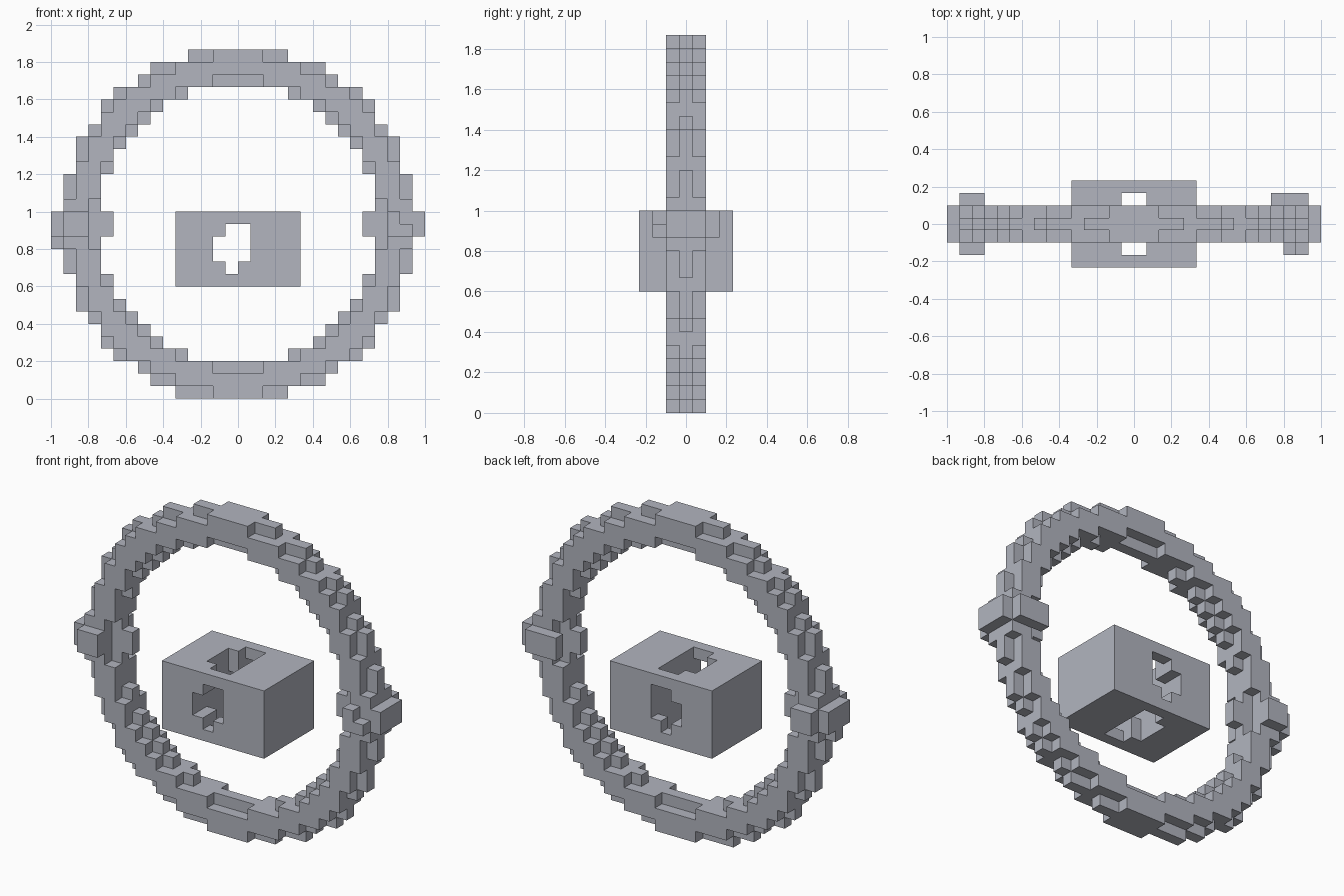
import bpy, bmesh, math
from mathutils import Vector

cube = bpy.data.objects.get("Cube")
if cube:
    bpy.data.objects.remove(cube, do_unlink=True)

U = 1 / 15  # size of one cubic cell

metal = bpy.data.materials.new("cool_grey")
GREY = (0.445, 0.46, 0.52, 1)
metal.use_nodes = True
metal.diffuse_color = GREY
shader = next(n for n in metal.node_tree.nodes if n.type == 'BSDF_PRINCIPLED')
shader.inputs["Base Color"].default_value = GREY
shader.inputs["Roughness"].default_value = 0.7


def box(x0, x1, y0, y1, z0, z1):
    """Cells in a block; limits are cell indices, upper ones excluded."""
    return {(x, y, z) for x in range(x0, x1)
            for y in range(y0, y1) for z in range(z0, z1)}


def build(name, cells):
    """Make the outer skin of a set of cells, with flat areas merged."""
    bm = bmesh.new()
    corners = {}

    def corner(p):
        key = tuple(round(c * 2) for c in p)
        if key not in corners:
            corners[key] = bm.verts.new(p * U)
        return corners[key]

    for cell in sorted(cells):
        centre = Vector(cell) + Vector((0.5, 0, 0.5))
        for axis in range(3):
            for side in (-1, 1):
                step = [0, 0, 0]
                step[axis] = side
                if tuple(c + s for c, s in zip(cell, step)) in cells:
                    continue
                n = Vector(step) / 2
                a = Vector((0, 0, 0))
                a[(axis + 1) % 3] = 0.5
                b = n.cross(a) * 2
                bm.faces.new([corner(centre + n + d)
                              for d in (a + b, b - a, -a - b, a - b)])
    for f in bm.faces:
        f.normal_update()
        f.smooth = False
    # Keep winding outward
    for f in bm.faces:
        c = f.calc_center_median() / U - f.normal * 0.5
        inside = (math.floor(c.x), round(c.y), math.floor(c.z))
        if inside not in cells:
            f.normal_flip()
    mesh = bpy.data.meshes.new(name)
    bm.to_mesh(mesh)
    bm.free()
    mesh.materials.append(metal)
    obj = bpy.data.objects.new(name, mesh)
    bpy.context.collection.objects.link(obj)
    return obj


# Stepped ring: wide middle layer between two narrower layers
ring = set()
for x, y, z in box(-15, 15, -1, 2, 0, 28):
    r = math.hypot(x + 0.5, z - 13.5)
    inner, outer = (11.2, 14.2) if y == 0 else (11.65, 13.65)
    if inner < r < outer:
        ring.add((x, y, z))
ring.add((-5, 0, 0))

# Pivot bosses on both sides of the ring
ring |= box(-15, -12, -1, 2, 13, 15) | box(-14, -12, -2, 3, 13, 15)
ring |= box(12, 15, -1, 2, 13, 15) | box(12, 14, -2, 3, 13, 15)
ring |= box(11, 12, 2, 3, 13, 15)
ring |= box(-11, -10, 0, 1, 13, 15) | box(10, 11, 0, 1, 13, 15)
ring.add((-15, 0, 12))
ring.discard((13, -2, 14))
build("outer_ring", ring)

# Central block, pierced front to back and top to bottom
block = box(-5, 5, -3, 4, 9, 15)
block -= box(-1, 1, -3, 4, 13, 14) | box(-2, 1, -3, 4, 11, 13)
block -= box(-1, 0, -3, 4, 10, 11)
block -= box(-1, 1, -2, 3, 9, 15) | box(-2, 1, -1, 2, 9, 15)
build("central_block", block)
